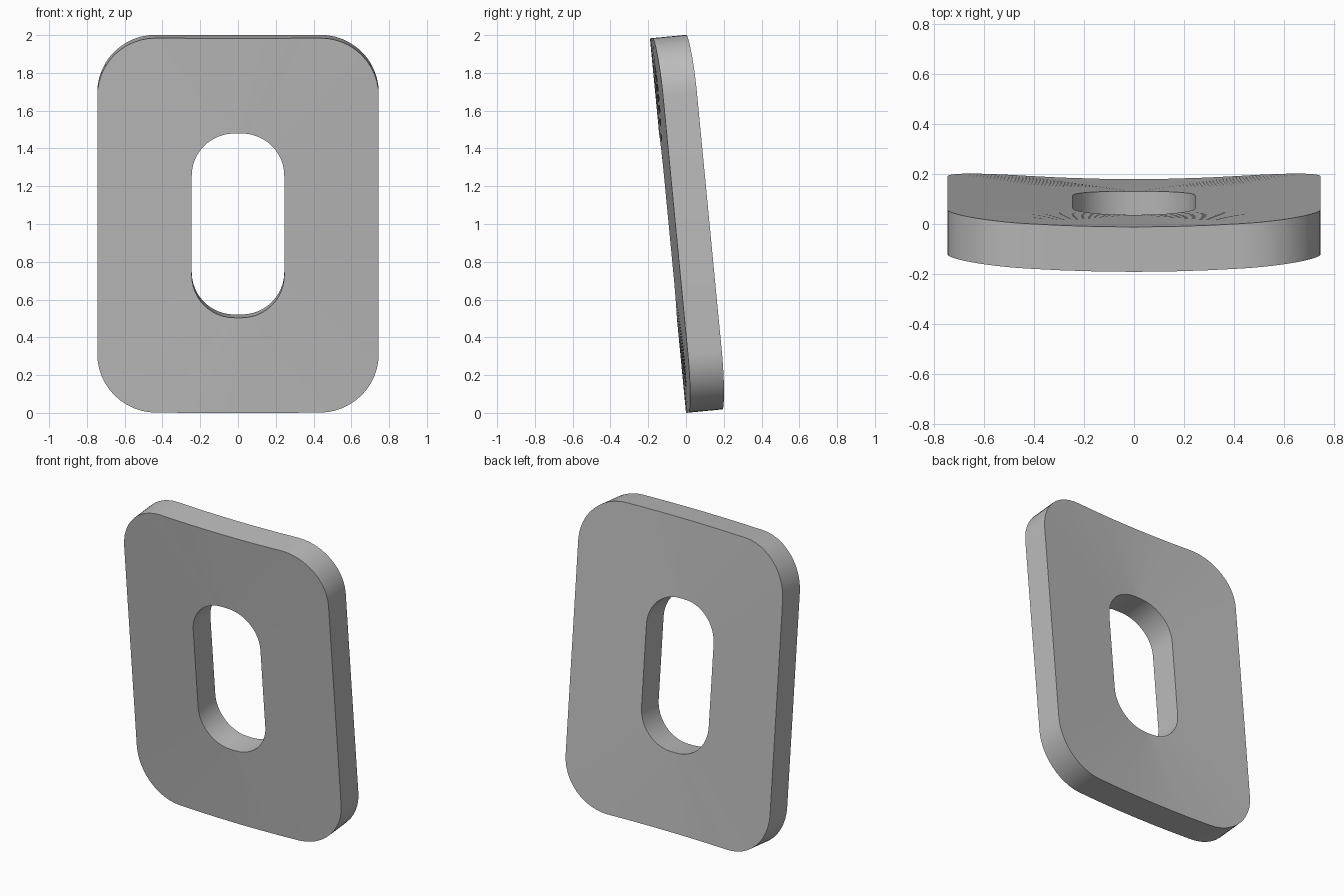
import bpy
import bmesh
import math
from mathutils import Matrix

if "Cube" in bpy.data.objects:
    bpy.data.objects.remove(bpy.data.objects["Cube"], do_unlink=True)

THICK = 0.18
HALF_W = 0.745
HALF_H = 0.996
BOW = 0.04          # how far the sides sweep back
TILT = math.radians(5.5)
CORNER_STEPS = 12
EDGE_STEPS = 6


def rounded_outline(half_w, half_h, radius):
    """Rounded rectangle; the short edges are divided so they can bow."""
    points = []
    corners = [(1, 1, 0), (-1, 1, 90), (-1, -1, 180), (1, -1, 270)]
    for sx, sz, start in corners:
        cx, cz = sx * (half_w - radius), sz * (half_h - radius)
        for i in range(CORNER_STEPS + 1):
            a = math.radians(start + 90 * i / CORNER_STEPS)
            points.append((cx + radius * math.cos(a), cz + radius * math.sin(a)))
        if sx == sz:  # top and bottom edges follow these corners
            x, z = points[-1]
            for i in range(1, EDGE_STEPS):
                points.append((x - 2 * x * i / EDGE_STEPS, z))
    return points


def add_loop(bm, outline, depth):
    return [bm.verts.new((x, depth + BOW * (x / HALF_W) ** 2, z + HALF_H))
            for x, z in outline]


def bridge(bm, a, b):
    for i in range(len(a)):
        j = (i + 1) % len(a)
        bm.faces.new((a[i], a[j], b[j], b[i]))


# Bowed plate with a rounded slot
outer = rounded_outline(HALF_W, HALF_H, 0.31)
slot = rounded_outline(0.245, 0.49, 0.225)
bm = bmesh.new()
loops = [add_loop(bm, outer, 0), add_loop(bm, outer, THICK),
         add_loop(bm, slot, THICK), add_loop(bm, slot, 0)]
for k in range(4):
    bridge(bm, loops[k], loops[(k + 1) % 4])
bmesh.ops.recalc_face_normals(bm, faces=bm.faces)

# Lean the plate forward
bm.transform(Matrix.Rotation(TILT, 4, 'X'))
mesh = bpy.data.meshes.new("slotted_plate")
bm.to_mesh(mesh)
bm.free()
plate = bpy.data.objects.new("slotted_plate", mesh)
bpy.context.collection.objects.link(plate)

# Plain grey
grey = bpy.data.materials.new("plain_grey")
grey.use_nodes = True
colour = (0.5, 0.5, 0.5, 1)
grey.diffuse_color = colour
grey.node_tree.nodes["Principled BSDF"].inputs["Base Color"].default_value = colour
mesh.materials.append(grey)

# Smooth rims with sharp borders
bpy.ops.object.select_all(action='DESELECT')
plate.select_set(True)
bpy.context.view_layer.objects.active = plate
bpy.ops.object.shade_smooth_by_angle(angle=math.radians(30))
